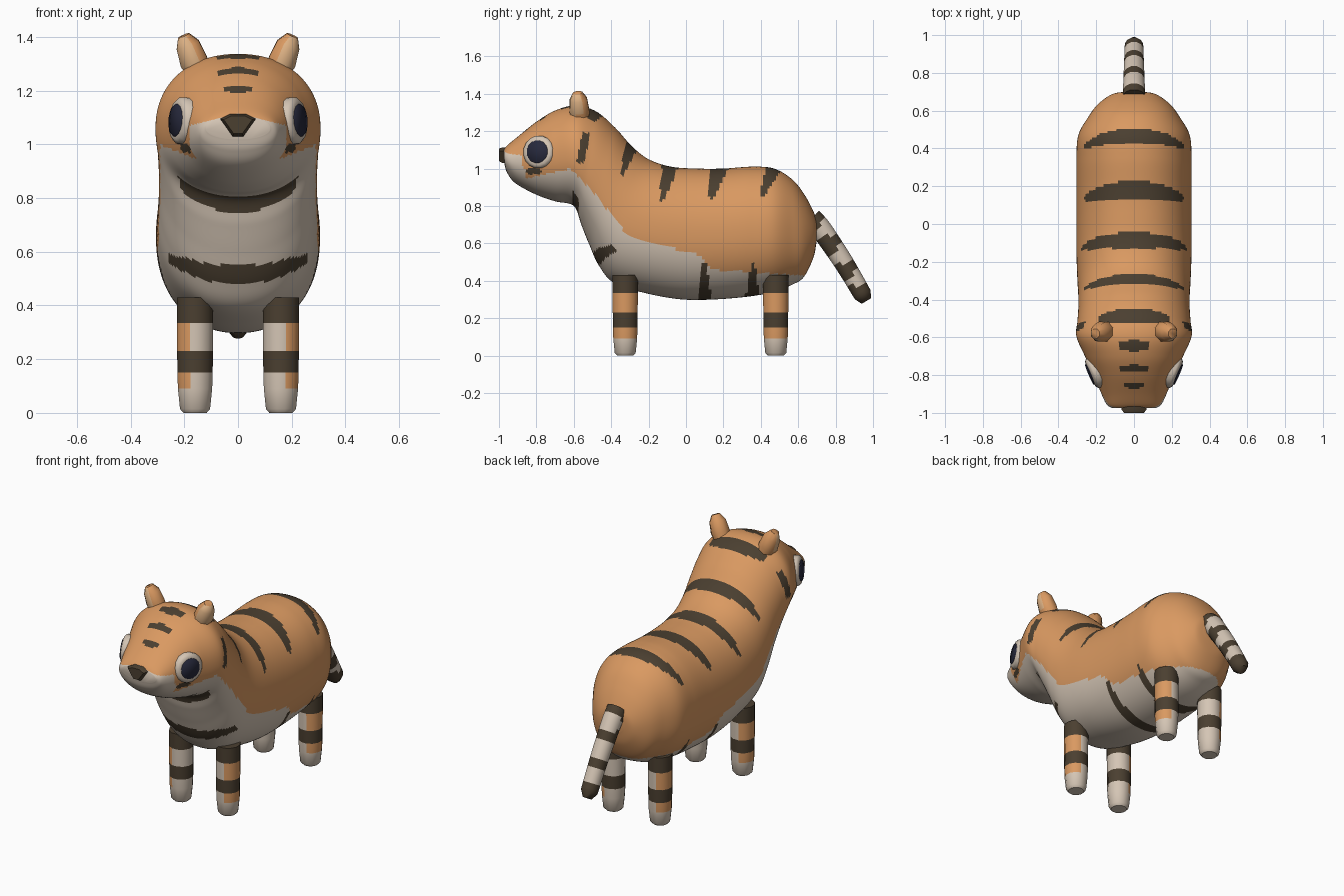
import bpy, bmesh, math
from mathutils import Vector

if "Cube" in bpy.data.objects:
    bpy.data.objects.remove(bpy.data.objects["Cube"])


def material(name, rgb):
    m = bpy.data.materials.new(name)
    m.diffuse_color = (*rgb, 1)
    m.use_nodes = True
    m.node_tree.nodes["Principled BSDF"].inputs["Base Color"].default_value = m.diffuse_color
    return m


MATS = [material("orange fur", (.70, .32, .12)), material("cream fur", (.66, .56, .46)),
        material("dark stripe", (.07, .05, .03)), material("navy pupil", (.02, .022, .045)),
        material("tan inner ear", (.72, .44, .23))]
ORANGE, CREAM, DARK, NAVY, TAN = range(5)


def finish(name, bm, rule, angle=60):
    """Make an object, colouring each face by rule(centre, normal)."""
    bmesh.ops.recalc_face_normals(bm, faces=bm.faces)
    for f in bm.faces:
        f.material_index = rule(f.calc_center_median(), f.normal)
    me = bpy.data.meshes.new(name)
    bm.to_mesh(me)
    bm.free()
    for m in MATS:
        me.materials.append(m)
    ob = bpy.data.objects.new(name, me)
    bpy.context.collection.objects.link(ob)
    bpy.ops.object.select_all(action='DESELECT')
    ob.select_set(True)
    bpy.context.view_layer.objects.active = ob
    bpy.ops.object.shade_smooth_by_angle(angle=math.radians(angle))
    return ob


def loft(rings):
    """Skin a list of closed rings and cap both ends."""
    bm = bmesh.new()
    vs = [[bm.verts.new(p) for p in r] for r in rings]
    n = len(vs[0])
    for a, b in zip(vs, vs[1:]):
        for i in range(n):
            j = (i + 1) % n
            bm.faces.new((a[i], a[j], b[j], b[i]))
    bm.faces.new(vs[0])
    bm.faces.new(vs[-1])
    return bm


def spline(keys, steps):
    """Catmull-Rom through tuples of numbers."""
    k = [Vector(v) for v in keys]
    out = []
    for i in range(len(k) - 1):
        a, b, c, d = k[max(i - 1, 0)], k[i], k[i + 1], k[min(i + 2, len(k) - 1)]
        for s in range(steps):
            t = s / steps
            out.append(.5 * (2 * b + (c - a) * t + (2 * a - 5 * b + 4 * c - d) * t * t
                             + (3 * b - 3 * c + d - a) * t ** 3))
    return out + [k[-1]]


def line(x, pts):
    """Piecewise linear lookup."""
    for (x0, z0), (x1, z1) in zip(pts, pts[1:]):
        if x <= x1:
            return z0 + (z1 - z0) * max(0, (x - x0) / (x1 - x0))
    return pts[-1][1]


# Body and head: top y, top z, bottom y, bottom z, half width
BODY = [(-.975, 1.10, -.97, 1.02, .12), (-.955, 1.125, -.955, .975, .145),
        (-.90, 1.17, -.91, .92, .17), (-.80, 1.25, -.80, .86, .213),
        (-.70, 1.31, -.70, .825, .26), (-.59, 1.337, -.60, .80, .305),
        (-.48, 1.305, -.56, .70, .30), (-.38, 1.22, -.52, .60, .295),
        (-.29, 1.12, -.465, .48, .295), (-.20, 1.05, -.38, .385, .30),
        (-.08, 1.01, -.20, .33, .305), (.06, 1.0, -.02, .30, .305),
        (.20, 1.0, .15, .30, .305), (.35, 1.01, .33, .315, .305),
        (.47, 1.0, .47, .34, .295), (.57, .94, .57, .38, .24),
        (.64, .85, .63, .42, .19), (.69, .75, .68, .52, .12), (.70, .70, .697, .60, .06)]
BELLY_EDGE = [(-.90, .935), (-.62, 1.0), (-.50, .88), (-.30, .63), (.08, .535),
              (.13, .46), (.60, .43), (.7, .42)]
# Tapered stripes: start y, start z, tip y, tip z, half width
BANDS = [(.47, 1.0, .40, .84, .042), (.18, 1.0, .13, .83, .045), (-.085, 1.01, -.13, .82, .043),
         (-.285, 1.13, -.345, .96, .036), (.10, .30, .10, .52, .033), (.355, .32, .36, .50, .035)]
# Brow bars: y, half depth, half width
BROWS = [(-.645, .03, .08), (-.765, .02, .075), (-.855, .016, .055)]


def body_colour(p, n):
    x, y, z = abs(p.x), p.y, p.z
    for y0, z0, y1, z1, hw in BANDS:
        t = max(0, (z - z0) / (z1 - z0))
        if t < 1 and (z > .7) == (z0 > .7) and abs(y - y0 - (y1 - y0) * t) < hw * (1 - t) ** .6:
            return DARK
    if z > 1.1:
        for y0, d, w in BROWS:
            if x < w and abs(y - y0) < d * math.sqrt(1 - (x / w) ** 2 * .8):
                return DARK
        if x < .19 and abs(y + .485 + x * x * .7) < .036 * (1 - (x / .19) ** 4 * .5):
            return DARK
    if 1.03 < z < 1.19 and abs(y + .565 - (z - 1.04) * .22) < .021:        # temple
        return DARK
    if y < -.76 and x > .12 and ((y + .815) / .045) ** 2 + ((z - .985) / .017) ** 2 < 1:
        return DARK                                                       # cheek
    if y < -.3 and x < .26 and abs(z - .513 - .95 * x * x) < .036 * (1 - (x / .26) ** 2 * .45):
        return DARK                                                       # chest
    if z < .89 and x < .22 and abs(y + .592) < .018:                       # throat
        return DARK
    if y < -.86 and x < .18 and z < 1.115 - .25 * x:                       # muzzle
        return CREAM
    return CREAM if z < line(y, BELLY_EDGE) else ORANGE


def body_ring(k, n=112):
    ty, tz, by, bz, w = k
    pts = []
    for i in range(n):
        a = math.tau * (i + .5) / n
        c, s = (math.copysign(abs(v) ** .93, v) for v in (math.cos(a), math.sin(a)))
        pts.append((w * s, (ty + by) / 2 + (ty - by) / 2 * c, (tz + bz) / 2 + (tz - bz) / 2 * c))
    return pts


finish("body", loft([body_ring(k) for k in spline(BODY, 10)]), body_colour)


def tube(path, sides, xdir=Vector((1, 0, 0))):
    """Rings along a path of (position, radius x, radius across)."""
    rings = []
    for i, (p, rx, ry) in enumerate(path):
        d = Vector(path[min(i + 1, len(path) - 1)][0]) - Vector(path[max(i - 1, 0)][0])
        u = (xdir - d * xdir.dot(d) / d.dot(d)).normalized()
        v = d.normalized().cross(u)
        rings.append([Vector(p) + u * rx * math.cos(a) + v * ry * math.sin(a)
                      for a in (math.tau * (i + .5) / sides for i in range(sides))])
    return loft(rings)


# Legs: outer half orange, inner half cream, dark bands, cream paws
def leg_colour(x):
    def rule(p, n):
        if .15 < p.z < .23 or p.z > .335:
            return DARK
        if p.z < .09:
            return CREAM
        return ORANGE if abs(p.x) > abs(x) else CREAM
    return rule


LEG = [(0, .045), (.015, .058), (.09, .066), (.15, .068), (.23, .069), (.335, .07), (.43, .07)]
for fb, y in (("front", -.325), ("back", .48)):
    for side, x in (("left", .16), ("right", -.16)):
        finish(f"{fb}_leg_{side}", tube([((x, y, z), r, r) for z, r in LEG], 12),
               leg_colour(x), 50)

# Tail: bands follow the path, one ring pair per band
TAIL = spline([(.67, .73), (.715, .685), (.775, .60), (.835, .51), (.89, .42), (.945, .325)], 4)
tail_path = [((0, y, z), .062 - .012 * i / 20, .062 - .012 * i / 20) for i, (y, z) in enumerate(TAIL)]
tail_path.append(((0, .965, .292), .025, .03))


def tail_colour(p, n):
    i = min(range(len(TAIL)), key=lambda i: (Vector((p.y, p.z)) - TAIL[i]).length)
    return DARK if i < 4 or 7 <= i < 10 or 13 <= i < 16 or i >= 18 else CREAM


finish("tail", tube(tail_path, 12), tail_colour)

for side, s in (("left", 1), ("right", -1)):
    # Ears: flattened tapering stubs with pale front faces
    ear = [((s * .135, -.565, 1.25), .045, .05), ((s * .165, -.57, 1.31), .056, .057),
           ((s * .187, -.575, 1.37), .048, .05), ((s * .203, -.58, 1.405), .024, .027)]
    finish("ear_" + side, tube(ear, 8),
           lambda p, n: TAN if s * n.x * .6 - n.y > .45 else ORANGE)
    # Eyes: low dome with a pupil plate
    normal = Vector((s, -.43, .08)).normalized()
    centre = Vector((s * .207, -.785, 1.088))

    def disc(profile):
        return tube([(centre + normal * h, r, r) for h, r in profile], 16, Vector((0, 0, 1)))
    finish("eye_" + side, disc([(-.02, .088), (.012, .088), (.024, .075), (.027, .062)]),
           lambda p, n: CREAM)
    finish("pupil_" + side, disc([(.026, .062), (.032, .058)]), lambda p, n: NAVY)

# Nose: tapered triangular wedge
nose = loft([[(x * k, y, 1.08 + (z - 1.08) * k) for x, z in
              ((-.066, 1.095), (-.03, 1.113), (.03, 1.113), (.066, 1.095), (.02, 1.03), (-.02, 1.03))]
             for y, k in ((-.94, 1), (-.982, 1), (-1.0, .8))])
finish("nose", nose, lambda p, n: DARK, 30)
